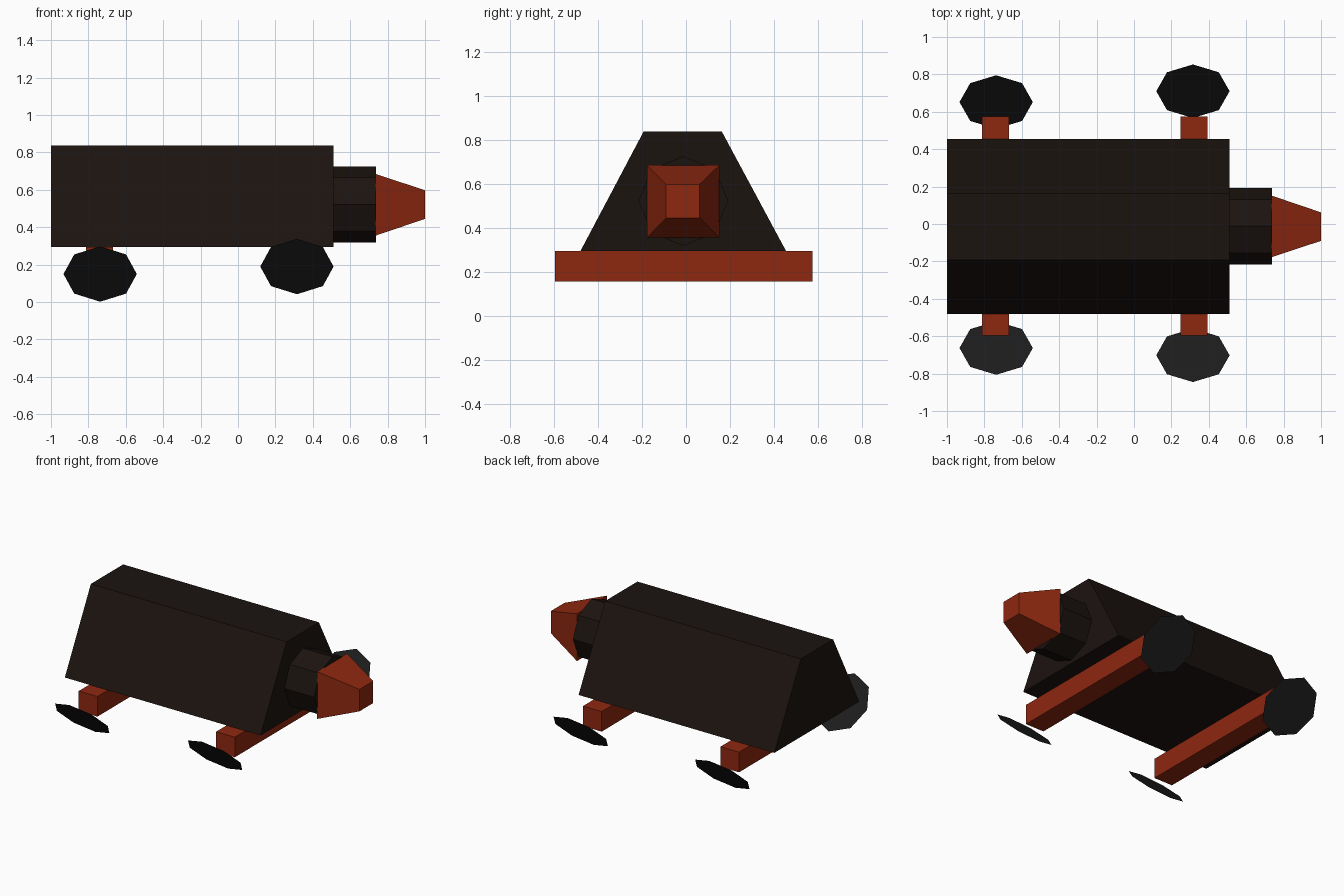
import bpy, bmesh
from math import sin, cos, pi

if "Cube" in bpy.data.objects:
    bpy.data.objects.remove(bpy.data.objects["Cube"])


def material(name, rgb):
    m = bpy.data.materials.new(name)
    m.diffuse_color = (*rgb, 1)
    m.use_nodes = True
    m.node_tree.nodes["Principled BSDF"].inputs["Base Color"].default_value = m.diffuse_color
    return m


BLACK = material("dark_brown", (0.011, 0.0065, 0.005))
RED = material("rust_red", (0.27, 0.021, 0.005))
TYRE = material("tyre_black", (0.012, 0.012, 0.012))


def finish(name, bm, mat):
    bmesh.ops.recalc_face_normals(bm, faces=bm.faces)
    me = bpy.data.meshes.new(name)
    bm.to_mesh(me)
    bm.free()
    me.materials.append(mat)
    ob = bpy.data.objects.new(name, me)
    bpy.context.collection.objects.link(ob)
    return ob


def loft_x(name, x0, prof0, x1, prof1, mat):
    """Closed solid between two (y, z) profiles along x."""
    bm = bmesh.new()
    a = [bm.verts.new((x0, y, z)) for y, z in prof0]
    b = [bm.verts.new((x1, y, z)) for y, z in prof1]
    n = len(a)
    bm.faces.new(a)
    bm.faces.new(b[::-1])
    for i in range(n):
        j = (i + 1) % n
        bm.faces.new((a[i], b[i], b[j], a[j]))
    return finish(name, bm, mat)


def rect(y0, y1, z0, z1):
    return [(y0, z0), (y1, z0), (y1, z1), (y0, z1)]


# trapezoid body
body = [(-0.48, 0.295), (0.455, 0.295), (0.163, 0.838), (-0.193, 0.838)]
loft_x("body", -1.0, body, 0.51, body, BLACK)

# octagonal neck
ring = [(-0.012 + 0.204 * cos(i * pi / 4), 0.522 + 0.204 * sin(i * pi / 4))
        for i in range(8)]
loft_x("neck", 0.51, ring, 0.738, ring, BLACK)

# tapered snout
loft_x("snout", 0.735, rect(-0.178, 0.152, 0.355, 0.685),
       1.0, rect(-0.09, 0.062, 0.445, 0.598), RED)

# axles
bar = rect(-0.595, 0.575, 0.155, 0.295)
for name, x in (("rear_axle", -0.74), ("front_axle", 0.32)):
    loft_x(name, x - 0.072, bar, x + 0.072, bar, RED)

# flat octagonal wheels, outer edges tilted upward
for end, x, z, ys in (("rear", -0.737, 0.15, (-0.663, 0.652)),
                      ("front", 0.315, 0.19, (-0.702, 0.71))):
    for side, s, y in (("right", -1, ys[0]), ("left", 1, ys[1])):
        bm = bmesh.new()
        bm.faces.new([bm.verts.new((x + 0.196 * cos(i * pi / 4),
                                    y + s * 0.143 * sin(i * pi / 4),
                                    z + 0.148 * sin(i * pi / 4)))
                      for i in range(8)])
        finish(f"{end}_{side}_wheel", bm, TYRE)
